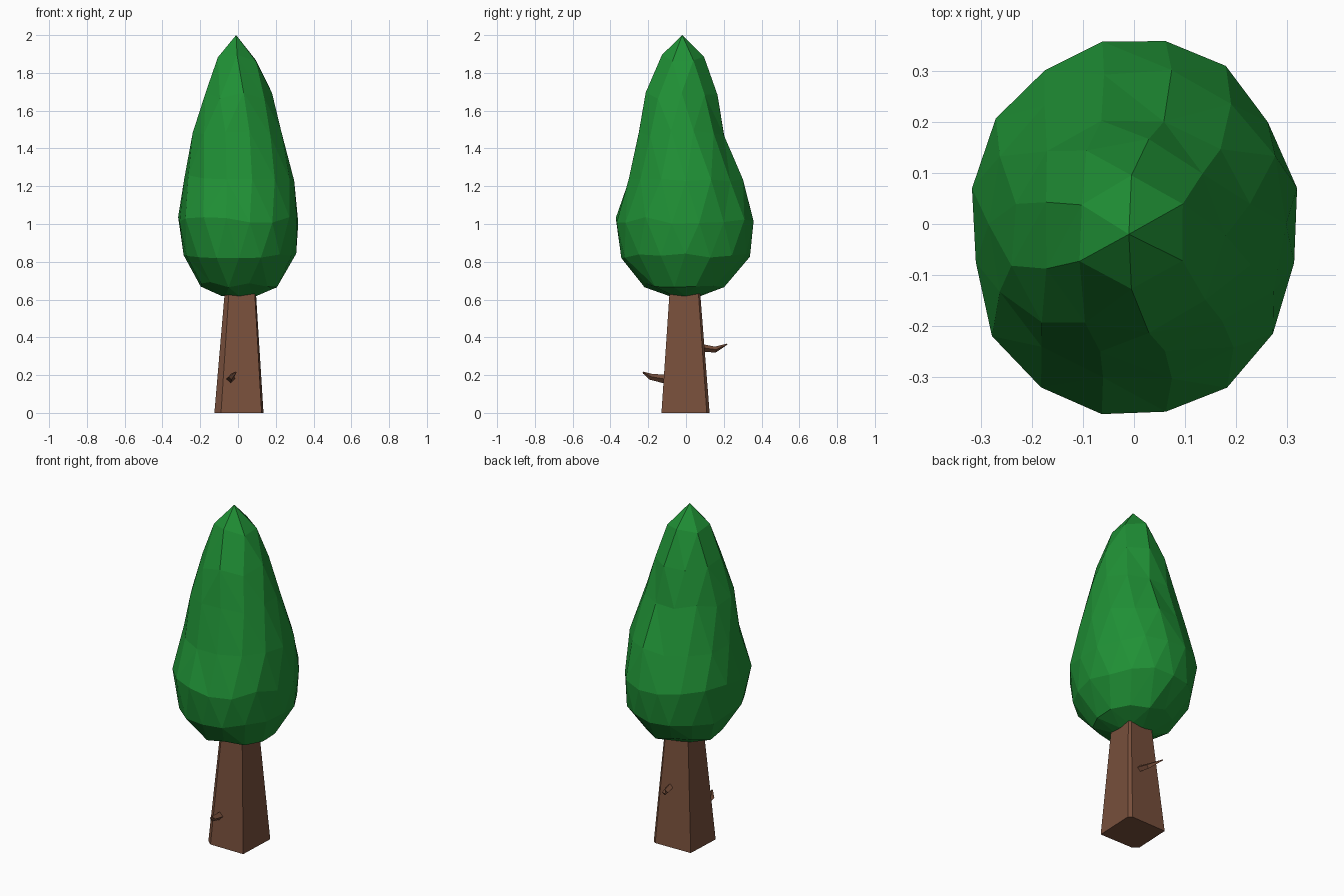
import bpy, math, random
from mathutils import Vector

if "Cube" in bpy.data.objects:
    bpy.data.objects.remove(bpy.data.objects["Cube"])

random.seed(4)


def material(name, color):
    m = bpy.data.materials.new(name)
    m.diffuse_color = (*color, 1)
    m.use_nodes = True
    m.node_tree.nodes["Principled BSDF"].inputs["Base Color"].default_value = m.diffuse_color
    return m


def make(name, verts, faces, mat):
    me = bpy.data.meshes.new(name)
    me.from_pydata(verts, [], faces)
    me.update()
    me.materials.append(mat)
    ob = bpy.data.objects.new(name, me)
    bpy.context.collection.objects.link(ob)
    return ob


green = material("leaf_green", (0.014, 0.28, 0.036))
brown = material("bark_brown", (0.19, 0.08, 0.045))

# Crown: irregular elliptical rings, each (z, x min, x max, y min, y max, sides)
rings = [
    (0.62, -0.09, 0.10, -0.09, 0.08, 8),
    (0.68, -0.20, 0.21, -0.22, 0.21, 12),
    (0.83, -0.29, 0.30, -0.34, 0.335, 16),
    (1.02, -0.317, 0.317, -0.372, 0.365, 16),
    (1.24, -0.287, 0.30, -0.30, 0.30, 14),
    (1.48, -0.24, 0.235, -0.25, 0.21, 12),
    (1.68, -0.18, 0.175, -0.21, 0.165, 9),
    (1.88, -0.118, 0.108, -0.125, 0.092, 6),
]
verts, loops = [], []
for k, (z, x0, x1, y0, y1, n) in enumerate(rings):
    loop = []
    for i in range(n):
        t = (i + 0.5 * (k % 2)) / n
        a = t * math.tau
        r = 1.01 + random.uniform(-0.02, 0.02)
        # slightly squarer at the front than at the back
        if math.sin(a) < 0:
            r += 0.03 * math.sin(2 * a) ** 2
        dz = 0 if k == 0 else random.uniform(-0.018, 0.018)
        loop.append((t, len(verts)))
        verts.append(((x0 + x1) / 2 + (x1 - x0) / 2 * r * math.cos(a),
                      (y0 + y1) / 2 + (y1 - y0) / 2 * r * math.sin(a), z + dz))
    loops.append(loop)

# Join neighbouring rings with triangles, advancing round by angle
faces = [[v for _, v in reversed(loops[0])]]
for lo, hi in zip(loops, loops[1:]):
    i = j = 0
    while i < len(lo) or j < len(hi):
        a, b = lo[i % len(lo)][1], hi[j % len(hi)][1]
        ta = lo[0][0] + (i + 1) / len(lo)
        tb = hi[0][0] + (j + 1) / len(hi)
        if j == len(hi) or (i < len(lo) and ta <= tb):
            i += 1
            faces.append([a, lo[i % len(lo)][1], b])
        else:
            j += 1
            faces.append([a, hi[j % len(hi)][1], b])
tip = len(verts)
verts.append((-0.01, -0.02, 2.0))
last = loops[-1]
for i in range(len(last)):
    faces.append([last[i][1], last[(i + 1) % len(last)][1], tip])
make("crown", verts, faces, green)

# Trunk: tapered square post with two chipped corners
base = [(-0.09, -0.13), (0.125, -0.13), (0.135, 0.11), (0.115, 0.125),
        (-0.115, 0.12), (-0.125, -0.10)]
n = len(base)
verts = [(x, y, 0) for x, y in base]
verts += [(0.01 + x * 0.60, -0.005 + y * 0.60, 0.70) for x, y in base]
faces = [list(reversed(range(n))), list(range(n, 2 * n))]
faces += [[i, (i + 1) % n, n + (i + 1) % n, n + i] for i in range(n)]
make("trunk", verts, faces, brown)


# Twigs: bent, tapering four-sided sticks
def twig(name, path, radii):
    pts = [Vector(p) for p in path]
    vs, fs = [], []
    for k, (p, r) in enumerate(zip(pts, radii)):
        d = (pts[min(k + 1, len(pts) - 1)] - pts[max(k - 1, 0)]).normalized()
        side = d.cross(Vector((0, 0, 1))).normalized()
        up = side.cross(d)
        for s, u in ((1, 0), (0, 1), (-1, 0), (0, -1)):
            vs.append(p + side * s * r + up * u * r)
    for k in range(len(pts) - 1):
        for i in range(4):
            a, b = 4 * k + i, 4 * k + (i + 1) % 4
            fs.append([b, a, a + 4, b + 4])
    m = len(vs)
    fs += [[0, 1, 2, 3], [m - 1, m - 2, m - 3, m - 4]]
    make(name, vs, fs, brown)


twig("front_twig", [(-0.04, -0.09, 0.175), (-0.035, -0.19, 0.192),
                    (-0.012, -0.227, 0.214)], [0.025, 0.016, 0.005])
twig("back_twig", [(0.04, 0.08, 0.345), (0.03, 0.155, 0.335),
                   (-0.02, 0.218, 0.364)], [0.02, 0.016, 0.003])
